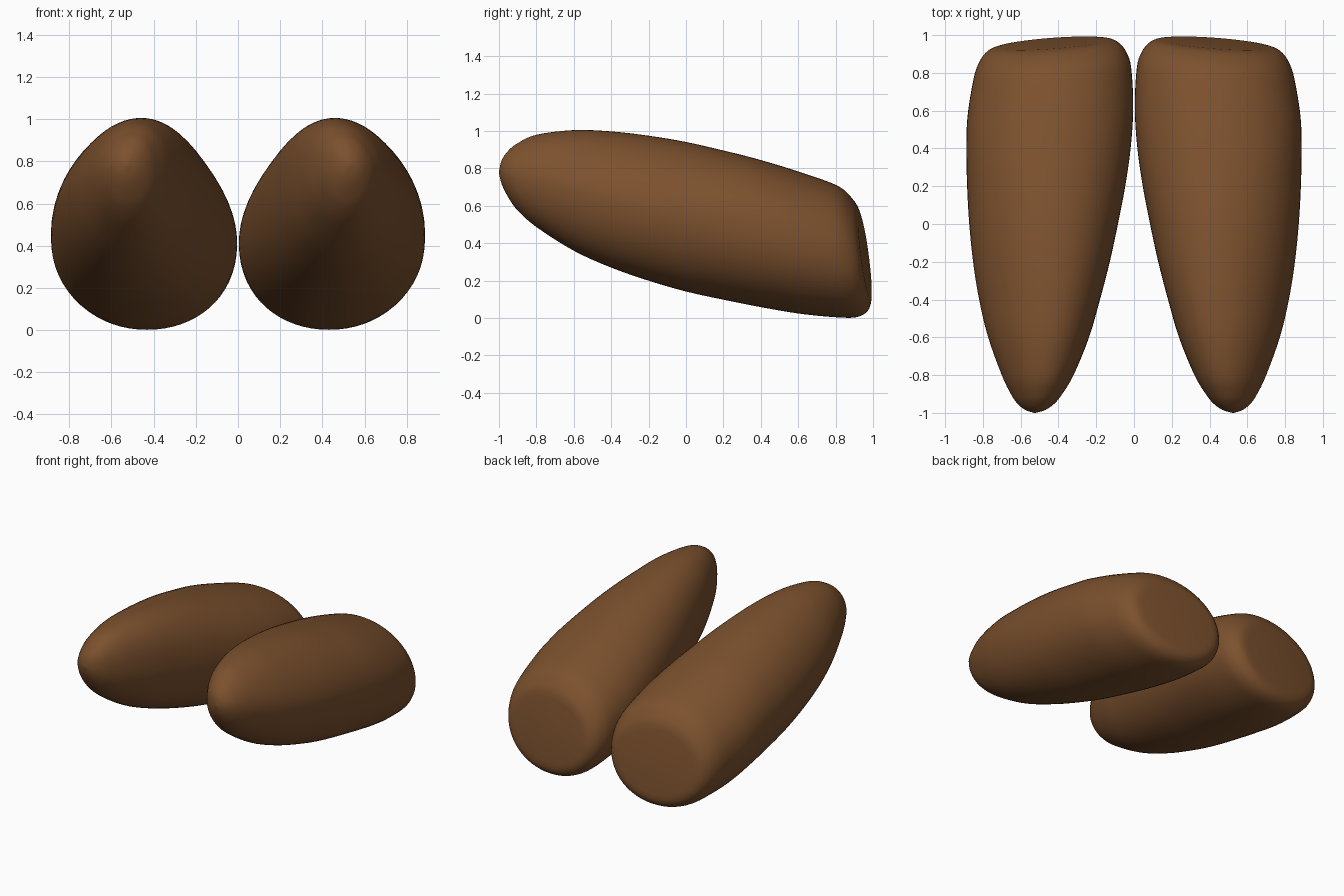
import bpy, bmesh
from math import sin, cos, pi, copysign

if "Cube" in bpy.data.objects:
    bpy.data.objects.remove(bpy.data.objects["Cube"])

# stations along the body: s, inner x, outer x, bottom z, top z
ST = [(-1.0, .522, .528, .775, .785), (-.985, .47, .575, .715, .845),
      (-.95, .42, .618, .645, .895), (-.9, .38, .652, .575, .935),
      (-.8, .32, .70, .487, .98), (-.6, .238, .772, .36, 1.005),
      (-.4, .18, .82, .27, .998), (-.2, .128, .852, .20, .975),
      (0, .085, .872, .142, .942), (.2, .046, .883, .097, .90),
      (.4, .017, .887, .055, .855), (.6, .004, .882, .02, .80),
      (.8, .015, .85, .002, .733), (.88, .04, .823, .008, .692),
      (.925, .075, .79, .033, .64), (.947, .11, .755, .068, .598),
      (.955, .15, .715, .108, .555)]
N = 64


def catmull(a, b, c, d, t):
    return tuple(q + .5 * t * (r - p + t * (2*p - 5*q + 4*r - u + t * (3*(q - r) + u - p)))
                 for p, q, r, u in zip(a, b, c, d))


def spow(v, e):
    return copysign(abs(v) ** e, v)


def ring(st):
    """Rounded section, leaning inward at the front, tilted at the rear end."""
    s, x0, x1, z0, z1 = st
    cx, cz, hx, hz = (x0 + x1) / 2, (z0 + z1) / 2, (x1 - x0) / 2, (z1 - z0) / 2
    w = min(1, max(0, (s + .1) / .95))
    w = w * w * (3 - 2 * w)
    lean = min(1, max(0, (.4 - s) / .8))
    pts = []
    for i in range(N):
        a = 2 * pi * i / N
        t = spow(sin(a), .97)
        up = max(t, 0)
        x = cx + hx * (spow(cos(a), .97) * (1 - .05 * lean * up) - .16 * lean * up ** 1.5)
        z = cz + hz * t
        pts.append((x, s - w * (.13 * (z - .35) + .075 * (x - .42)), z))
    return pts


def body(name, side, mat):
    bm = bmesh.new()
    rows = []
    for k in range(len(ST) - 1):
        p = [ST[min(max(k + j, 0), len(ST) - 1)] for j in (-1, 0, 1, 2)]
        rows += [ring(catmull(*p, j / 4)) for j in range(4)]
    rows.append(ring(ST[-1]))
    loops = [[bm.verts.new((side * x, y, z)) for x, y, z in r] for r in rows]
    for a, b in zip(loops, loops[1:]):
        for i in range(N):
            j = (i + 1) % N
            bm.faces.new((a[i], a[j], b[j], b[i]))
    # rounded front tip and flat rear cap
    bm.faces.new(loops[0])
    bm.faces.new(loops[-1])
    bmesh.ops.recalc_face_normals(bm, faces=bm.faces)
    me = bpy.data.meshes.new(name)
    bm.to_mesh(me)
    bm.free()
    me.materials.append(mat)
    ob = bpy.data.objects.new(name, me)
    bpy.context.collection.objects.link(ob)
    bpy.ops.object.select_all(action='DESELECT')
    ob.select_set(True)
    bpy.context.view_layer.objects.active = ob
    bpy.ops.object.shade_smooth_by_angle(angle=pi / 3)


brown = bpy.data.materials.new("brown")
brown.diffuse_color = (.20, .082, .027, 1)
brown.use_nodes = True
brown.node_tree.nodes["Principled BSDF"].inputs["Base Color"].default_value = brown.diffuse_color

# mirrored pair
body("right_lobe", 1, brown)
body("left_lobe", -1, brown)
